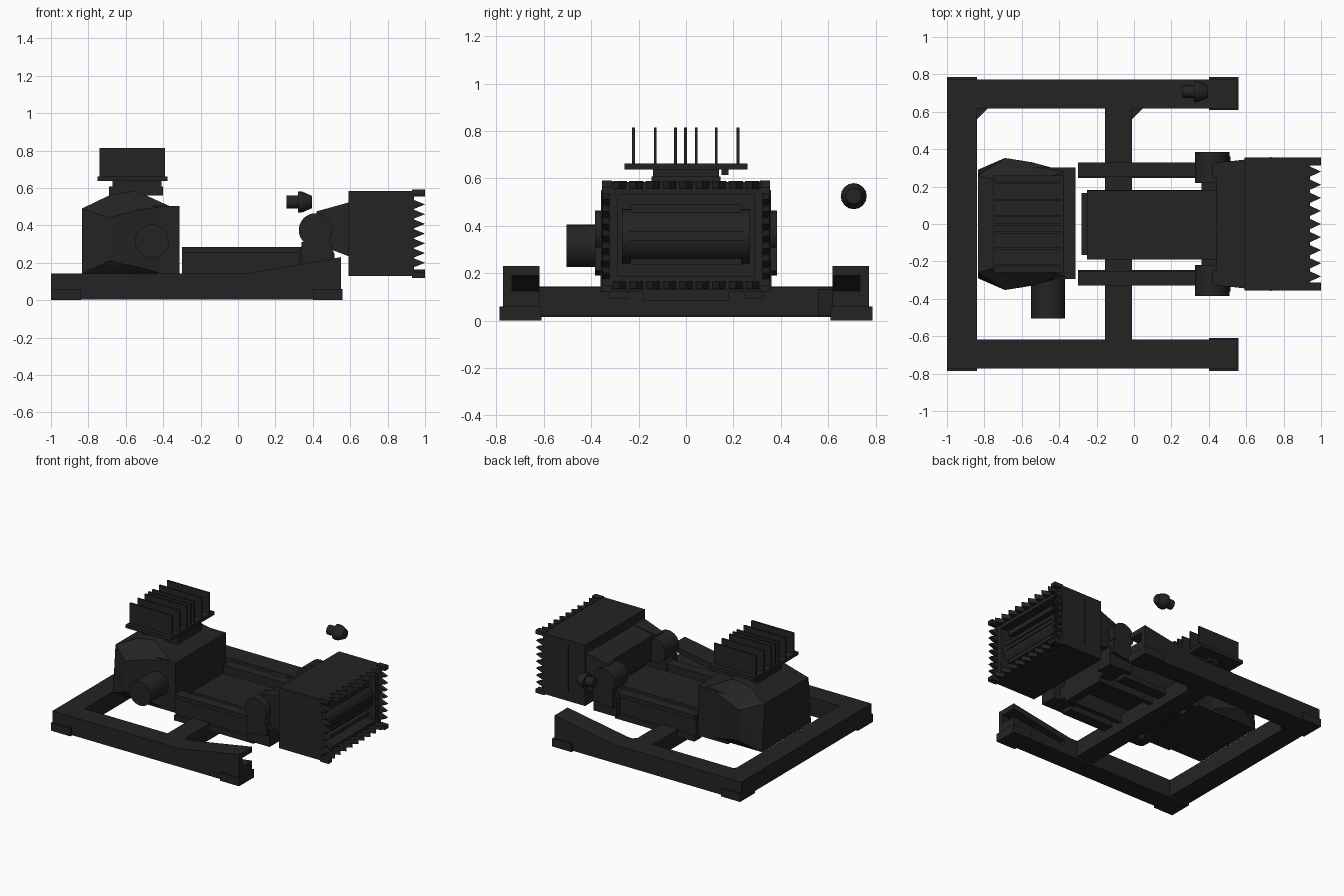
import bpy, bmesh, math
from mathutils import Matrix, Vector

mat = bpy.data.materials.new("charcoal black")
mat.diffuse_color = (0.0175, 0.0175, 0.0175, 1)


def finish(name, bm, smooth=False):
    bmesh.ops.recalc_face_normals(bm, faces=bm.faces)
    me = bpy.data.meshes.new(name)
    bm.to_mesh(me)
    bm.free()
    me.materials.append(mat)
    ob = bpy.data.objects.new(name, me)
    bpy.context.collection.objects.link(ob)
    if smooth:
        bpy.context.view_layer.objects.active = ob
        ob.select_set(True)
        bpy.ops.object.shade_smooth_by_angle(angle=math.radians(35))
        ob.select_set(False)
    return ob


def box(name, x0, x1, y0, y1, z0, z1):
    bm = bmesh.new()
    m = Matrix.Translation(((x0 + x1) / 2, (y0 + y1) / 2, (z0 + z1) / 2))
    m = m @ Matrix.Diagonal((x1 - x0, abs(y1 - y0), z1 - z0, 1))
    bmesh.ops.create_cube(bm, size=1, matrix=m)
    return finish(name, bm)


def prism(name, pts, axis, a, b):
    """Extrude a 2D profile: axis 'y' takes (x,z), axis 'z' takes (x,y)."""
    def p(u, v, t):
        return (u, t, v) if axis == 'y' else (u, v, t)
    bm = bmesh.new()
    lo = [bm.verts.new(p(u, v, a)) for u, v in pts]
    hi = [bm.verts.new(p(u, v, b)) for u, v in pts]
    bm.faces.new(lo)
    bm.faces.new(hi)
    n = len(pts)
    for i in range(n):
        j = (i + 1) % n
        bm.faces.new((lo[i], lo[j], hi[j], hi[i]))
    return finish(name, bm)


def cyl(name, p0, p1, r0, r1=None, seg=32):
    p0, p1 = Vector(p0), Vector(p1)
    d = p1 - p0
    bm = bmesh.new()
    m = Matrix.Translation((p0 + p1) / 2) @ d.to_track_quat('Z', 'Y').to_matrix().to_4x4()
    bmesh.ops.create_cone(bm, cap_ends=True, segments=seg, radius1=r0,
                          radius2=r0 if r1 is None else r1, depth=d.length, matrix=m)
    return finish(name, bm, True)


def hull(name, pts):
    bm = bmesh.new()
    for q in pts:
        bm.verts.new(q)
    r = bmesh.ops.convex_hull(bm, input=bm.verts)
    bmesh.ops.delete(bm, geom=list({g for g in r["geom_interior"]}), context='VERTS')
    return finish(name, bm)


# base frame
outer = [(-0.96, 0.005), (0.55, 0.005), (0.55, 0.23), (0.05, 0.143), (-0.96, 0.143)]
inner = [(-0.96, 0.005), (0.55, 0.005), (0.55, 0.125), (0.1, 0.07), (0.1, 0.105),
         (0.55, 0.19), (0.55, 0.23), (0.05, 0.143), (-0.96, 0.143)]
for s, side in ((-1, "front"), (1, "back")):
    prism(side + "_rail_web", outer, 'y', s * 0.735, s * 0.773)
    prism(side + "_rail_channel", inner, 'y', s * 0.618, s * 0.735)
    box(side + "_end_foot", 0.40, 0.56, s * 0.61, s * 0.787, 0, 0.06)
    box(side + "_rear_foot", -1, -0.84, s * 0.61, s * 0.787, 0, 0.06)
box("rear_beam", -1, -0.84, -0.773, 0.773, 0.015, 0.143)
box("middle_beam", -0.155, -0.01, -0.63, 0.63, 0.02, 0.14)
for x in (-0.84, -0.01):
    prism("corner_gusset", [(x - 0.01, 0.63), (x + 0.07, 0.63), (x - 0.01, 0.55)], 'z', 0.02, 0.13)

# central carriage: open-bottomed box between two inner rails
box("carriage_deck", -0.25, 0.46, -0.19, 0.18, 0.2, 0.265)
box("carriage_rear_cap", -0.28, -0.2, -0.165, 0.165, 0.1, 0.24)
box("carriage_front_lip", 0.40, 0.46, -0.175, 0.175, 0.085, 0.2)
for s in (-1, 1):
    box("carriage_wall", -0.25, 0.46, s * 0.15, s * 0.182, 0.085, 0.2)
    box("inner_rail", -0.30, 0.36, s * 0.25, s * 0.31, 0.09, 0.285)
    box("inner_rail_flange", -0.30, 0.36, s * 0.25, s * 0.328, 0.255, 0.285)
    box("inner_rail_foot", -0.30, 0.36, s * 0.245, s * 0.328, 0.09, 0.13)
    # pivot bracket and disc
    prism("pivot_bracket", [(0.325, 0.12), (0.515, 0.12), (0.515, 0.25), (0.48, 0.31),
                            (0.35, 0.31), (0.325, 0.26)], 'y', s * 0.235, s * 0.36)
    prism("pivot_cheek", [(0.34, 0.19), (0.51, 0.21), (0.50, 0.31), (0.34, 0.31)],
          'y', s * 0.33, s * 0.385)
    cyl("pivot_disc", (0.415, s * 0.22, 0.375), (0.415, s * 0.384, 0.375), 0.09)
    # swing arm from pivot to head
    hull("swing_arm", [(x, s * y, z) for x, y0, y1, z0, z1 in
                       ((0.42, 0.25, 0.325, 0.30, 0.475), (0.60, 0.22, 0.345, 0.232, 0.525))
                       for y in (y0, y1) for z in (z0, z1)])
box("carriage_cross_tie", 0.36, 0.46, -0.24, 0.24, 0.12, 0.21)
hull("head_neck", [(x, y, z) for x, w, z0, z1 in
                   ((0.44, 0.25, 0.29, 0.475), (0.60, 0.30, 0.235, 0.52))
                   for y in (-w, w) for z in (z0, z1)])

# cutting head: open box facing +x
box("head_back", 0.59, 0.72, -0.355, 0.355, 0.13, 0.585)
for s in (-1, 1):
    box("head_side", 0.72, 0.94, s * 0.29, s * 0.355, 0.13, 0.585)
box("head_top", 0.72, 0.94, -0.29, 0.29, 0.53, 0.585)
box("head_bottom", 0.72, 0.94, -0.29, 0.29, 0.13, 0.185)
for s in (-1, 1):
    box("head_seam", 0.728, 0.736, s * 0.35, s * 0.358, 0.2, 0.55)
# roller with bars inside the head
cyl("roller", (0.82, -0.27, 0.355), (0.82, 0.27, 0.355), 0.115)
for z in (0.34, 0.372):
    box("roller_bar", 0.90, 0.94, -0.24, 0.24, z - 0.005, z + 0.005)
box("roller_upper_plate", 0.72, 0.92, -0.235, 0.235, 0.455, 0.49)
box("roller_lower_plate", 0.72, 0.92, -0.235, 0.235, 0.235, 0.262)
# corner pads and teeth around the rim
for s in (-1, 1):
    for z0, z1 in ((0.12, 0.15), (0.562, 0.592)):
        box("rim_pad", 0.93, 1.0, s * 0.312, s * 0.355, z0, z1)
    for i in range(7):
        z = 0.2 + i * 0.052
        prism("side_tooth", [(0.935, z - 0.026), (1.0, z), (0.935, z + 0.026)],
              'y', s * 0.322, s * 0.352)
for z0, z1 in ((0.133, 0.165), (0.555, 0.588)):
    for i in range(-4, 5):
        y = i * 0.07
        prism("rim_tooth", [(0.935, y - 0.03), (1.0, y), (0.935, y + 0.03)], 'z', z0, z1)

# engine housing with bulged faceted shell
box("engine_block", -0.56, -0.312, -0.295, 0.302, 0.13, 0.505)
shell = []
for s in (-1, 1):
    for x, y, z in ((-0.835, 0.29, 0.14), (-0.40, 0.29, 0.14), (-0.835, 0.26, 0.49),
                    (-0.69, 0.353, 0.21), (-0.69, 0.353, 0.44), (-0.545, 0.33, 0.18),
                    (-0.545, 0.33, 0.48), (-0.48, 0.295, 0.22), (-0.37, 0.28, 0.505),
                    (-0.685, 0.22, 0.562), (-0.545, 0.22, 0.585)):
        shell.append((x, s * y, z))
hull("engine_shell", shell)
cyl("side_motor", (-0.46, -0.505, 0.315), (-0.46, -0.25, 0.315), 0.09)

# cooler stack on the engine
box("cooler_neck_lower", -0.69, -0.40, -0.145, 0.145, 0.56, 0.608)
box("cooler_neck_upper", -0.67, -0.41, -0.14, 0.14, 0.608, 0.638)
box("cooler_clip", -0.60, -0.52, 0.15, 0.18, 0.615, 0.64)
box("cooler_plate", -0.75, -0.378, -0.26, 0.26, 0.637, 0.662)
for y in (-0.222, -0.13, -0.045, -0.002, 0.043, 0.128, 0.22):
    box("cooler_fin", -0.74, -0.39, y - 0.006, y + 0.006, 0.655, 0.815)

# loose nozzle above the back rail
cyl("nozzle_stem", (0.26, 0.708, 0.525), (0.33, 0.708, 0.525), 0.035, seg=16)
cyl("nozzle_collar", (0.32, 0.708, 0.525), (0.345, 0.708, 0.525), 0.055, seg=16)
cyl("nozzle_tip", (0.345, 0.708, 0.525), (0.395, 0.708, 0.525), 0.055, 0.033, seg=16)
